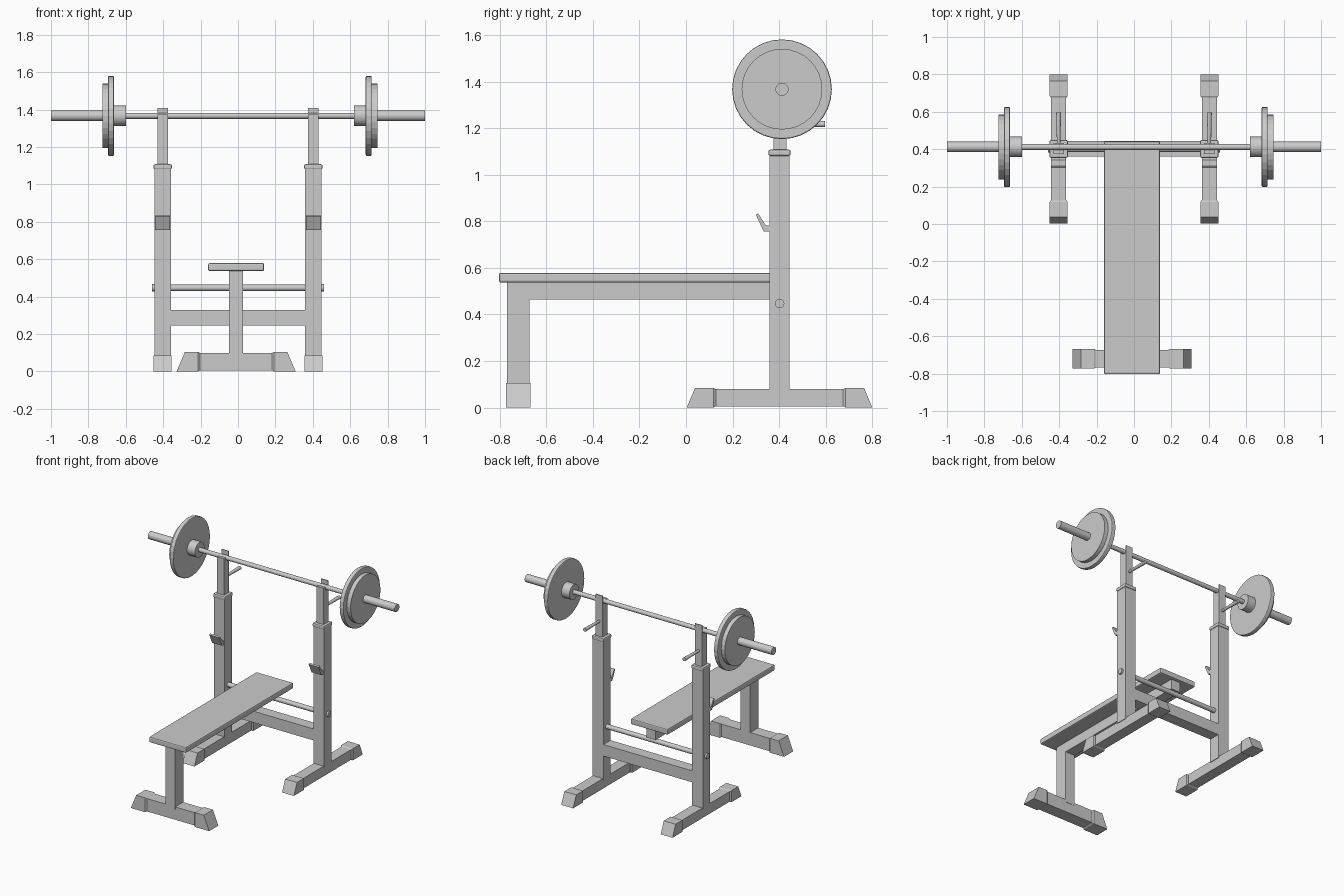
import bpy
import bmesh
from mathutils import Matrix, Vector

cube = bpy.data.objects.get("Cube")
if cube:
    bpy.data.objects.remove(cube, do_unlink=True)

grey = bpy.data.materials.new("light grey")
grey.use_nodes = True
colour = (0.6, 0.6, 0.6, 1)
grey.diffuse_color = colour
grey.node_tree.nodes["Principled BSDF"].inputs["Base Color"].default_value = colour


def finish(name, bm, bevel=0, smooth=False):
    bmesh.ops.recalc_face_normals(bm, faces=bm.faces)
    mesh = bpy.data.meshes.new(name)
    bm.to_mesh(mesh)
    bm.free()
    mesh.materials.append(grey)
    obj = bpy.data.objects.new(name, mesh)
    bpy.context.collection.objects.link(obj)
    if bevel:
        mod = obj.modifiers.new("soft edges", "BEVEL")
        mod.width = bevel
        mod.segments = 2
    if smooth:
        bpy.ops.object.select_all(action="DESELECT")
        obj.select_set(True)
        bpy.context.view_layer.objects.active = obj
        bpy.ops.object.shade_smooth_by_angle()
    return obj


def box(name, xs, ys, zs, bevel=0):
    bm = bmesh.new()
    bmesh.ops.create_cube(bm, size=1)
    for v in bm.verts:
        v.co = [r[0] if c < 0 else r[1] for c, r in zip(v.co, (xs, ys, zs))]
    return finish(name, bm, bevel)


def rod(name, start, end, r1, r2=None, sides=24, bevel=0, smooth=True):
    a, b = Vector(start), Vector(end)
    turn = (b - a).to_track_quat("Z", "Y").to_matrix().to_4x4()
    bm = bmesh.new()
    bmesh.ops.create_cone(bm, cap_ends=True, segments=sides, radius1=r1,
                          radius2=r1 if r2 is None else r2, depth=(b - a).length,
                          matrix=Matrix.Translation((a + b) / 2) @ turn)
    return finish(name, bm, bevel, smooth)


def prism(name, profile, x, half):
    # side profile (y, z) pushed out along x
    bm = bmesh.new()
    face = bm.faces.new([bm.verts.new((x - half, y, z)) for y, z in profile])
    moved = bmesh.ops.extrude_face_region(bm, geom=[face])["geom"]
    bmesh.ops.translate(bm, vec=(2 * half, 0, 0),
                        verts=[v for v in moved if isinstance(v, bmesh.types.BMVert)])
    return finish(name, bm)


def foot_cap(name, tip, inward, half, height):
    # sloped end, straight sleeve, then a short taper onto the tube
    tip, inward = Vector(tip), Vector(inward)
    across = Vector((inward.y, inward.x, 0))
    up = Vector((0, 0, 1))
    slope = height * 0.42
    rings = [(0, slope, half, 0, height), (0.115, 0.115, half, 0, height),
             (0.125, 0.125, half - 0.007, 0.006, height - 0.006)]
    bm = bmesh.new()
    loops = []
    for low, high, w, z0, z1 in rings:
        corners = ((low, -w, z0), (low, w, z0), (high, w, z1), (high, -w, z1))
        loops.append([bm.verts.new(tip + inward * t + across * s + up * z)
                      for t, s, z in corners])
    for a, b in zip(loops, loops[1:]):
        for i in range(4):
            j = (i + 1) % 4
            bm.faces.new((a[i], a[j], b[j], b[i]))
    bm.faces.new(loops[0])
    bm.faces.new(loops[-1])
    return finish(name, bm)


# Rack: both sides
for side, label in ((-1, "right"), (1, "left")):
    x = side * 0.403

    def span(half):
        return (x - half, x + half)

    box(label + "_foot_tube", span(0.04), (0.1, 0.7), (0.006, 0.08))
    foot_cap(label + "_foot_front_cap", (x, 0.003, 0), (0, 1, 0), 0.048, 0.085)
    foot_cap(label + "_foot_back_cap", (x, 0.8, 0), (0, -1, 0), 0.048, 0.085)
    box(label + "_upright", span(0.044), (0.359, 0.444), (0.07, 1.09))
    box(label + "_upright_collar", span(0.049), (0.354, 0.449), (1.08, 1.108), 0.008)
    # telescopic post with an open saddle for the bar
    prism(label + "_bar_post",
          [(0.375, 1), (0.432, 1), (0.432, 1.41), (0.426, 1.41), (0.426, 1.355),
           (0.395, 1.355), (0.395, 1.374), (0.375, 1.374)], x, 0.028)
    prism(label + "_spotter_hook",
          [(0.36, 0.783), (0.342, 0.783), (0.31, 0.834), (0.3, 0.828),
           (0.333, 0.757), (0.36, 0.757)], x, 0.04)
    rod(label + "_locking_pin", (x, 0.42, 1.217), (x, 0.597, 1.217), 0.009, 0.013, 16)
    rod(label + "_rod_end", (side * 0.44, 0.402, 0.447), (side * 0.46, 0.402, 0.447), 0.02)

box("cross_beam", (-0.38, 0.38), (0.36, 0.443), (0.246, 0.33))
rod("cross_rod", (-0.45, 0.402, 0.447), (0.45, 0.402, 0.447), 0.017)

# Bench
cx, fy = -0.01, -0.72
box("bench_pad", (cx - 0.15, cx + 0.15), (-0.803, 0.442), (0.537, 0.579), 0.008)
box("bench_beam", (cx - 0.038, cx + 0.038), (-0.76, 0.42), (0.464, 0.54))
box("bench_post", (cx - 0.038, cx + 0.038), (fy - 0.048, fy + 0.048), (0.08, 0.538))
box("bench_foot_tube", (cx - 0.22, cx + 0.22), (fy - 0.046, fy + 0.046), (0.006, 0.1))
for side, label in ((-1, "right"), (1, "left")):
    foot_cap("bench_foot_" + label + "_cap", (cx + side * 0.318, fy, 0),
             (-side, 0, 0), 0.053, 0.105)

# Barbell
by, bz = 0.412, 1.367
rod("bar_grip", (-0.66, by, bz), (0.66, by, bz), 0.016)
for side, label in ((-1, "right"), (1, "left")):
    base = 0.01 + side * 0.609

    def disc(part, start, end, radius, **kw):
        rod(label + part, (base + side * start, by, bz), (base + side * end, by, bz),
            radius, **kw)

    disc("_bar_collar", 0, 0.07, 0.055)
    disc("_weight_plate", 0.064, 0.096, 0.214, sides=32, bevel=0.006, smooth=False)
    disc("_weight_plate_face", 0.09, 0.126, 0.173, sides=32, smooth=False)
    rod(label + "_bar_sleeve", (base + side * 0.02, by, bz), (side, by, bz), 0.028)
